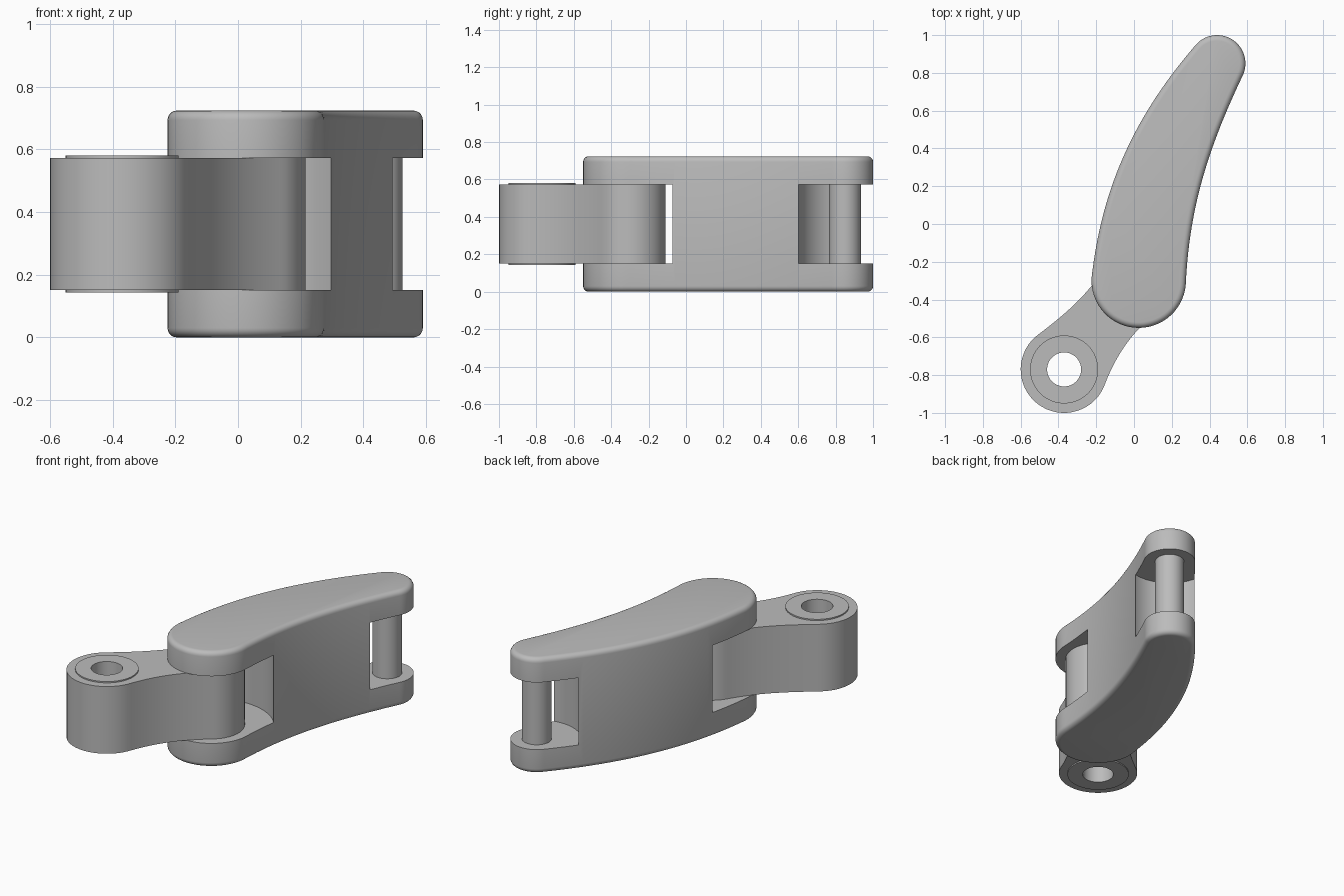
import bpy, bmesh, math
from mathutils import Vector

cube = bpy.data.objects.get("Cube")
if cube:
    bpy.data.objects.remove(cube, do_unlink=True)

mat = bpy.data.materials.new("plain_grey")
mat.use_nodes = True
GREY = (0.5, 0.5, 0.5, 1)
mat.diffuse_color = GREY
mat.node_tree.nodes["Principled BSDF"].inputs["Base Color"].default_value = GREY

# Shared dimensions: pivot centres and heights
PIVOT = Vector((0.025, -0.30))
PIN = Vector((0.44, 0.85))
EYE = Vector((-0.37, -0.77))
SLOT_LOW, SLOT_HIGH, TOP = 0.152, 0.573, 0.724


def arc(centre, radius, start, end, steps=32):
    """Points along a circular arc, angles in degrees."""
    angles = [math.radians(start + (end - start) * i / steps) for i in range(steps + 1)]
    return [centre + radius * Vector((math.cos(a), math.sin(a))) for a in angles]


def join_arcs(first, second, pull=0.36, steps=24):
    """Smooth flank leaving the first arc and entering the second on their tangents."""
    p0, p3 = first[-1], second[0]
    reach = (p3 - p0).length * pull
    p1 = p0 + (first[-1] - first[-2]).normalized() * reach
    p2 = p3 - (second[1] - second[0]).normalized() * reach
    pts = []
    for i in range(1, steps):
        t = i / steps
        s = 1 - t
        pts.append(s**3 * p0 + 3 * s * s * t * p1 + 3 * s * t * t * p2 + t**3 * p3)
    return pts


def finish(name, bm):
    bmesh.ops.recalc_face_normals(bm, faces=bm.faces)
    mesh = bpy.data.meshes.new(name)
    bm.to_mesh(mesh)
    bm.free()
    mesh.materials.append(mat)
    obj = bpy.data.objects.new(name, mesh)
    bpy.context.collection.objects.link(obj)
    return obj


def prism(name, outline, low, high):
    """Upright solid with the given plan outline."""
    bm = bmesh.new()
    face = bm.faces.new([bm.verts.new((p.x, p.y, low)) for p in outline])
    top = bmesh.ops.extrude_face_region(bm, geom=[face])["geom"]
    verts = [g for g in top if isinstance(g, bmesh.types.BMVert)]
    bmesh.ops.translate(bm, verts=verts, vec=(0, 0, high - low))
    return finish(name, bm)


def cylinder(name, centre, radius, low, high):
    return prism(name, arc(centre, radius, 0, 360, 96)[:-1], low, high)


def cut(obj, cutter):
    cutter.hide_render = True
    cutter.hide_set(True)
    mod = obj.modifiers.new("cut", "BOOLEAN")
    mod.operation = "DIFFERENCE"
    mod.solver = "EXACT"
    mod.object = cutter


def apply_and_shade(obj):
    """Bake the modifiers, then smooth the round walls and keep edges sharp."""
    bpy.context.view_layer.update()
    graph = bpy.context.evaluated_depsgraph_get()
    mesh = bpy.data.meshes.new_from_object(obj.evaluated_get(graph))
    obj.modifiers.clear()
    obj.data = mesh
    bpy.ops.object.select_all(action="DESELECT")
    obj.select_set(True)
    bpy.context.view_layer.objects.active = obj
    bpy.ops.object.shade_smooth_by_angle(angle=math.radians(30))


# Curved lever handle with rounded rims and a slot at each end
small_end = arc(PIN, 0.15, 142, -28)
big_end = arc(PIVOT, 0.25, 0, -190)
outline = small_end + join_arcs(small_end, big_end) + big_end + join_arcs(big_end, small_end)
handle = prism("lever_handle", outline, 0, TOP)
bevel = handle.modifiers.new("rounded_rim", "BEVEL")
bevel.width = 0.03
bevel.segments = 5
bevel.limit_method = "ANGLE"
bevel.angle_limit = math.radians(60)
slots = [cylinder("link_slot_cutter", PIVOT, 0.355, SLOT_LOW, SLOT_HIGH),
         cylinder("pin_slot_cutter", PIN, 0.253, SLOT_LOW, SLOT_HIGH)]
for slot in slots:
    cut(handle, slot)

# Pin across the narrow end
pin = cylinder("cross_pin", PIN, 0.085, SLOT_LOW, SLOT_HIGH)

# Link with a waist, swinging in the wide slot
outer_eye = arc(EYE, 0.23, 124, 342)
inner_eye = arc(PIVOT, 0.19, -55, 152)
outline = outer_eye + join_arcs(outer_eye, inner_eye) + inner_eye + join_arcs(inner_eye, outer_eye)
link = prism("pivot_link", outline, SLOT_LOW, SLOT_HIGH)
bore = cylinder("link_bore_cutter", EYE, 0.17, -0.1, TOP)
cut(link, bore)

# Bushing standing slightly proud of the link
bushing = cylinder("bushing", EYE, 0.18, SLOT_LOW - 0.008, SLOT_HIGH + 0.008)
hole = cylinder("bushing_hole_cutter", EYE, 0.09, -0.1, TOP)
cut(bushing, hole)

for part in (handle, pin, link, bushing):
    apply_and_shade(part)
for cutter in slots + [bore, hole]:
    bpy.data.objects.remove(cutter, do_unlink=True)
